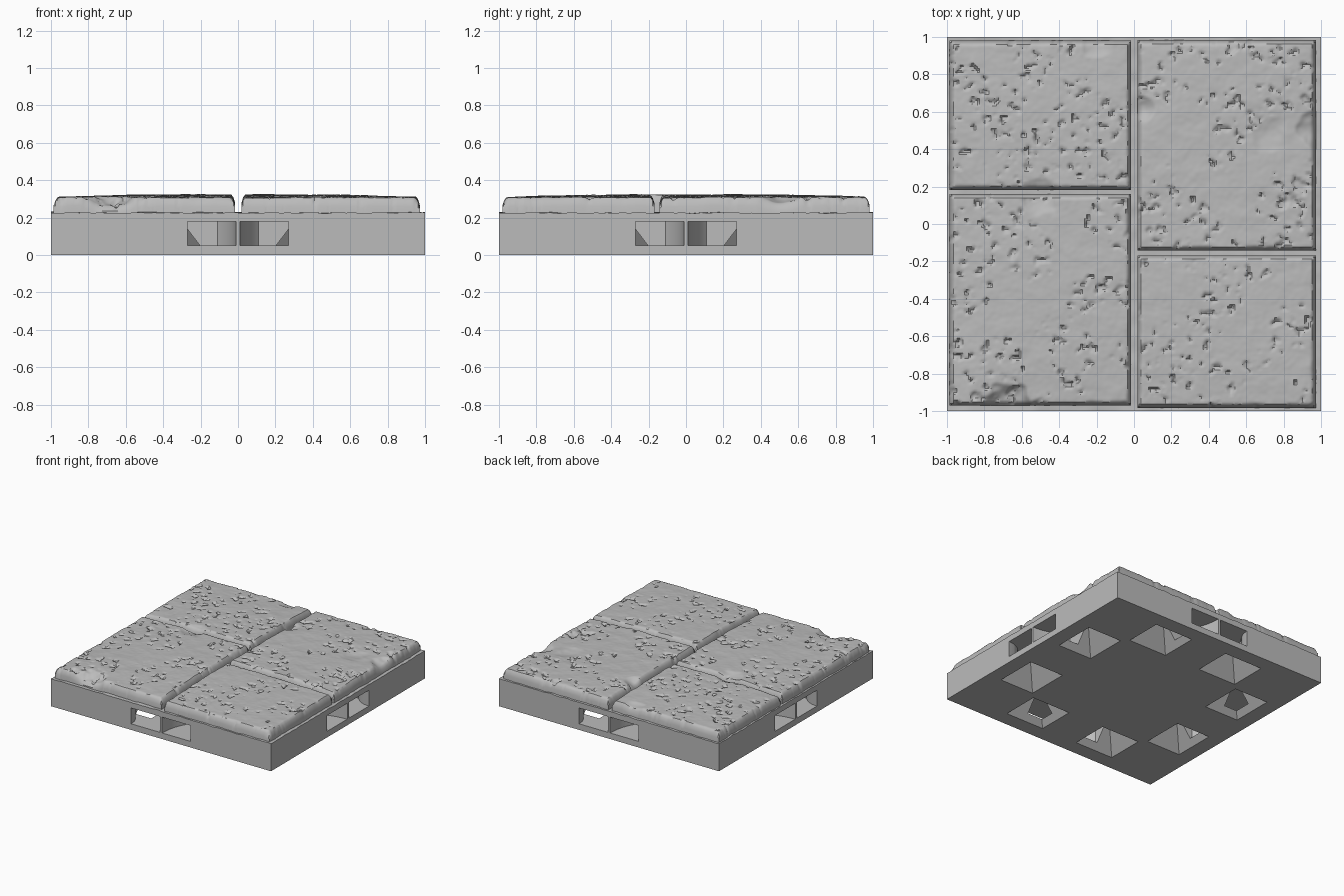
import bpy, bmesh, math
from mathutils import Vector, Matrix, noise

cube = bpy.data.objects.get("Cube")
if cube:
    bpy.data.objects.remove(cube, do_unlink=True)

# One plain stone colour
stone = bpy.data.materials.new("grey stone")
stone.use_nodes = True
GREY = (0.5, 0.5, 0.5, 1)
stone.diffuse_color = GREY
stone.node_tree.nodes["Principled BSDF"].inputs["Base Color"].default_value = GREY


def make_object(name, bm):
    bmesh.ops.recalc_face_normals(bm, faces=bm.faces)
    mesh = bpy.data.meshes.new(name)
    bm.to_mesh(mesh)
    bm.free()
    mesh.materials.append(stone)
    obj = bpy.data.objects.new(name, mesh)
    bpy.context.collection.objects.link(obj)
    return obj


def activate(obj):
    bpy.ops.object.select_all(action='DESELECT')
    obj.select_set(True)
    bpy.context.view_layer.objects.active = obj


def loft(bm, lower, upper):
    """Closed solid between two matching rings of points."""
    a = [bm.verts.new(p) for p in lower]
    b = [bm.verts.new(p) for p in upper]
    bm.faces.new(a)
    bm.faces.new(b)
    for i in range(len(a)):
        j = (i + 1) % len(a)
        bm.faces.new((a[i], a[j], b[j], b[i]))


def eightfold():
    """Both halves of each of the four sides."""
    for turn in range(4):
        for flip in (1, -1):
            yield Matrix.Rotation(turn * math.pi / 2, 4, 'Z') @ Matrix.Diagonal((flip, 1, 1, 1))


# Plan of a clip tunnel, curving in from the front edge
def arc(radius, x_from, x_to, steps=10):
    for i in range(steps + 1):
        x = x_from + (x_to - x_from) * i / steps
        yield x, -1 + math.sqrt(max(0, radius ** 2 - (x - 0.45) ** 2))


tunnel_plan = ([(0.01, -1.1)] + list(arc(0.44, 0.01, 0.11)) + [(0.34, -0.72)]
               + list(arc(0.18, 0.34, 0.27)) + [(0.27, -1.1)])


def square_ring(hx, hy, z):
    return [(0.34 + sx * hx, -0.72 + sy * hy, z)
            for sx, sy in ((-1, -1), (1, -1), (1, 1), (-1, 1))]


tunnels, pockets = bmesh.new(), bmesh.new()
for m in eightfold():
    loft(tunnels, [m @ Vector((x, y, 0.05)) for x, y in tunnel_plan],
         [m @ Vector((x, y, 0.18)) for x, y in tunnel_plan])
    # Sloping pocket, opening downwards
    loft(pockets, [m @ Vector(p) for p in square_ring(0.19, 0.17, -0.02)],
         [m @ Vector(p) for p in square_ring(0.05, 0.03, 0.165)])

# Base block
bm = bmesh.new()
bmesh.ops.create_cube(bm, size=1, matrix=Matrix.Translation((0, 0, 0.105))
                      @ Matrix.Diagonal((2, 2, 0.21, 1)))
base = make_object("base", bm)
activate(base)
for name, cutter_bm in (("tunnel_cutter", tunnels), ("pocket_cutter", pockets)):
    cutter = make_object(name, cutter_bm)
    cutter.hide_render = True
    mod = base.modifiers.new(name, 'BOOLEAN')
    mod.operation = 'DIFFERENCE'
    mod.solver = 'EXACT'
    mod.object = cutter
    bpy.ops.object.modifier_apply(modifier=mod.name)
    bpy.data.objects.remove(cutter, do_unlink=True)
bpy.ops.object.shade_smooth_by_angle(angle=math.radians(25))


def rough(x, y, scale, seed):
    return noise.noise(Vector((x * scale, y * scale, seed)))


def patch(name, x0, x1, y0, y1, step, height, floor):
    """Height field with a skirt down to the floor."""
    nx, ny = round((x1 - x0) / step), round((y1 - y0) / step)
    bm = bmesh.new()
    rows = []
    for j in range(ny + 1):
        y = y0 + (y1 - y0) * j / ny
        row = []
        for i in range(nx + 1):
            x = x0 + (x1 - x0) * i / nx
            row.append(bm.verts.new((x, y, height(x, y))))
        rows.append(row)
    for j in range(ny):
        for i in range(nx):
            bm.faces.new((rows[j][i], rows[j][i + 1], rows[j + 1][i + 1], rows[j + 1][i]))
    rim = [e for e in bm.edges if e.is_boundary]
    skirt = bmesh.ops.extrude_edge_only(bm, edges=rim)["geom"]
    for v in skirt:
        if isinstance(v, bmesh.types.BMVert):
            v.co.z = floor
    obj = make_object(name, bm)
    activate(obj)
    bpy.ops.object.shade_smooth_by_angle(angle=math.radians(40))


# Rough bed that shows in the joints and round the rim
patch("mortar_bed", -1, 1, -1, 1, 0.025,
      lambda x, y: 0.226 + 0.008 * rough(x, y, 14, 2), 0.2)

# Broken corners and edges: x, y, radius, depth
CHIPS = [(-0.68, -0.98, 0.14, 0.05), (0.98, 0.5, 0.11, 0.03), (0.72, 0.48, 0.1, 0.012),
         (-0.5, 0.15, 0.1, 0.02), (0.04, 0.62, 0.07, 0.03), (-0.2, 0.98, 0.09, 0.02)]


def stone_top(x0, x1, y0, y1, seed):
    def height(x, y):
        z = 0.322 - 0.016 * max(abs(x), abs(y)) ** 3
        z += 0.004 * rough(x, y, 3, seed) + 0.003 * rough(x, y, 12, seed)
        z += 0.0015 * rough(x, y, 40, seed)
        # Clustered pits
        cluster = rough(x, y, 4, seed + 5) + 0.1
        pit = rough(x, y, 22, seed + 9) + 0.5 * rough(x, y, 45, seed)
        if cluster > 0 and pit > 0.25:
            z -= min(0.016, 0.05 * (pit - 0.25))
        for cx, cy, r, depth in CHIPS:
            d = math.hypot(x - cx, y - cy) / r + 0.25 * rough(x, y, 16, seed)
            if d < 1:
                z -= depth * (1 - d * d)
        # Worn rounded edge
        edge = min(x - x0, x1 - x, y - y0, y1 - y)
        width = 0.026 + 0.01 * rough(x, y, 9, seed + 3)
        if edge < width:
            z -= 0.045 * (1 - edge / width) ** 2
        return max(z, 0.236)
    return height


# Four paving stones
STONES = {
    "back_right_stone": (-0.985, -0.015, 0.182, 0.98),
    "front_right_stone": (-0.985, -0.015, -0.97, 0.16),
    "back_left_stone": (0.018, 0.972, -0.142, 0.982),
    "front_left_stone": (0.018, 0.972, -0.982, -0.168),
}
for k, (name, bounds) in enumerate(STONES.items()):
    patch(name, *bounds, 0.01, stone_top(*bounds, 10 + 7.3 * k), 0.2)
